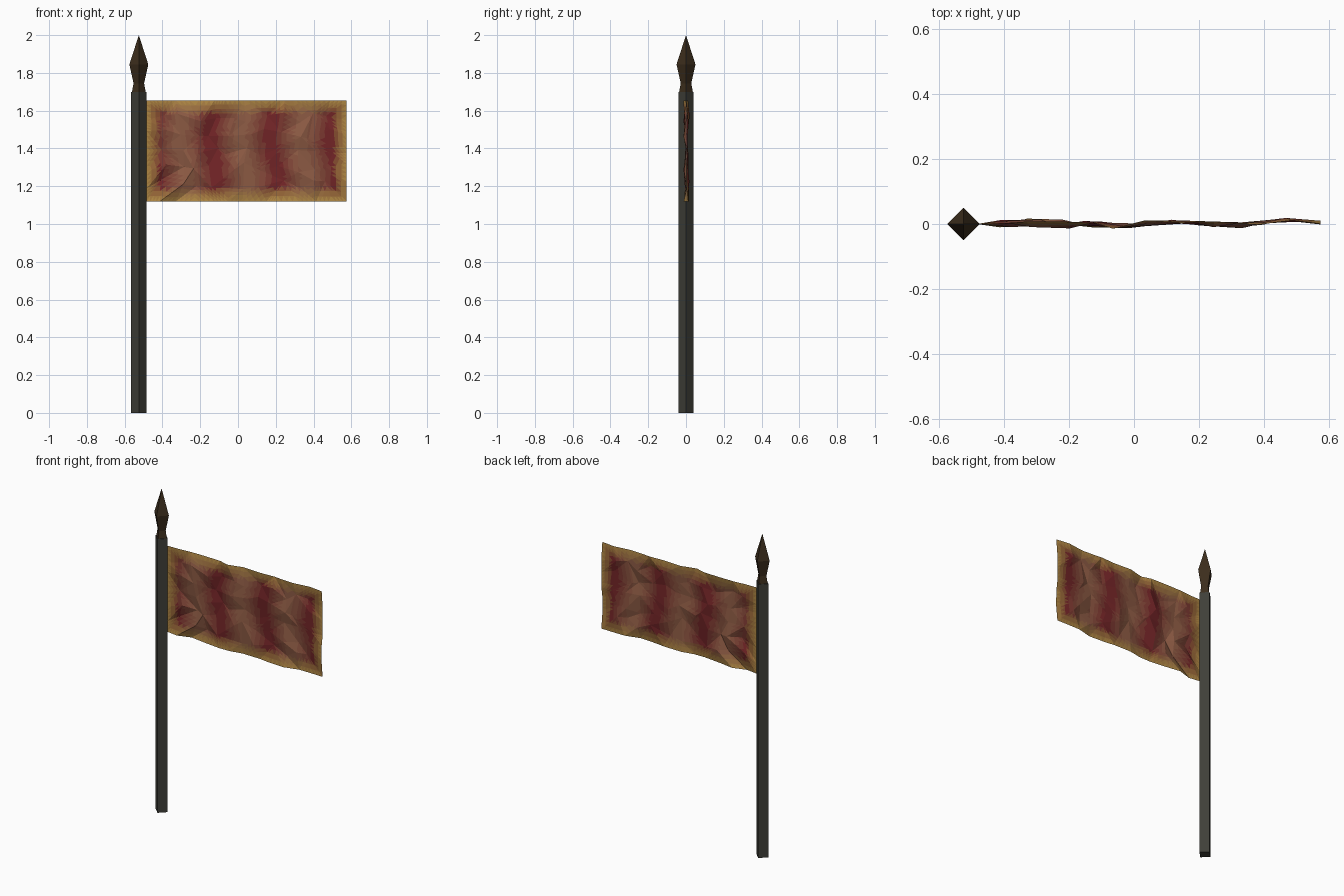
import bpy, bmesh, math, random

if "Cube" in bpy.data.objects:
    bpy.data.objects.remove(bpy.data.objects["Cube"])

random.seed(4)
POLE_X = -0.525
X0, X1, Z0, Z1 = POLE_X + 0.041, 0.575, 1.12, 1.655


def material(name, rgb):
    m = bpy.data.materials.new(name)
    m.diffuse_color = (*rgb, 1)
    m.use_nodes = True
    m.node_tree.nodes["Principled BSDF"].inputs["Base Color"].default_value = m.diffuse_color
    return m


def add_object(name, bm, mats):
    me = bpy.data.meshes.new(name)
    bm.to_mesh(me)
    bm.free()
    for m in mats:
        me.materials.append(m)
    ob = bpy.data.objects.new(name, me)
    bpy.context.collection.objects.link(ob)
    return ob


def four_sided(name, profile, mat):
    """Square section set cornerwise, stacked along z from (radius, z) pairs."""
    bm = bmesh.new()
    rings = [[bm.verts.new((POLE_X + r * math.cos(i * math.pi / 2),
                            r * math.sin(i * math.pi / 2), z)) for i in range(4)]
             for r, z in profile]
    for a, b in zip(rings, rings[1:]):
        for i in range(4):
            j = (i + 1) % 4
            bm.faces.new((a[i], a[j], b[j], b[i]))
    bm.faces.new(rings[0][::-1])
    bm.faces.new(rings[-1])
    bmesh.ops.remove_doubles(bm, verts=bm.verts, dist=1e-5)
    return add_object(name, bm, [mat])


# Pole and spear-shaped finial
four_sided("pole", [(0.041, 0), (0.041, 1.7)], material("pole_grey", (0.05, 0.05, 0.04)))
four_sided("finial", [(0.036, 1.7), (0.028, 1.745), (0.05, 1.845), (0, 2.0)],
           material("dark_bronze", (0.045, 0.027, 0.012)))

# Flag cloth: irregular faceted sheet with gentle ripples
NX, NZ = 12, 6
bm = bmesh.new()
grid = []
for i in range(NX + 1):
    column = []
    for k in range(NZ + 1):
        u = i + (random.uniform(-0.3, 0.3) if 0 < i < NX else 0)
        w = k + (random.uniform(-0.3, 0.3) if 0 < k < NZ else 0)
        x = X0 + (X1 - X0) * u / NX
        z = Z0 + (Z1 - Z0) * w / NZ
        amount = 0 if i == 0 else 0.016 - 0.009 * i / NX
        y = random.uniform(-amount, amount)
        if i > 0:
            y += 0.004 * math.sin(x * 14) + 0.012 * math.exp(-((x - 0.46) / 0.07) ** 2)
        column.append(bm.verts.new((x, y, z)))
    grid.append(column)
for i in range(NX):
    for k in range(NZ):
        a, b, c, d = grid[i][k], grid[i + 1][k], grid[i + 1][k + 1], grid[i][k + 1]
        tris = ((a, b, c), (a, c, d)) if random.random() < 0.5 else ((a, b, d), (b, c, d))
        for t in tris:
            bm.faces.new(t)

# Fine flat subdivision carries the faded gold border and the lighter bands
bmesh.ops.subdivide_edges(bm, edges=bm.edges[:], cuts=3, use_grid_fill=True)
RED, TAN, GOLD = (0.17, 0.018, 0.02), (0.27, 0.105, 0.058), (0.42, 0.24, 0.055)
STEPS = 5


def mix(a, b, t):
    return tuple(p + (q - p) * t for p, q in zip(a, b))


mats = [material(f"cloth_{g}_{t}", mix(mix(RED, TAN, t / (STEPS - 1)), GOLD, g / (STEPS - 1)))
        for g in range(STEPS) for t in range(STEPS)]
for f in bm.faces:
    c = f.calc_center_median()
    edge = min(c.x - X0, X1 - c.x, c.z - Z0, Z1 - c.z)
    gold = max(0, 1 - edge / 0.075)
    band = 0.5 + 0.5 * math.cos(2 * math.pi * (c.x - 0.03 + 0.02 * math.sin(c.z * 14)) / 0.32)
    f.material_index = round(gold * (STEPS - 1)) * STEPS + round(band * (STEPS - 1))
add_object("flag", bm, mats)
